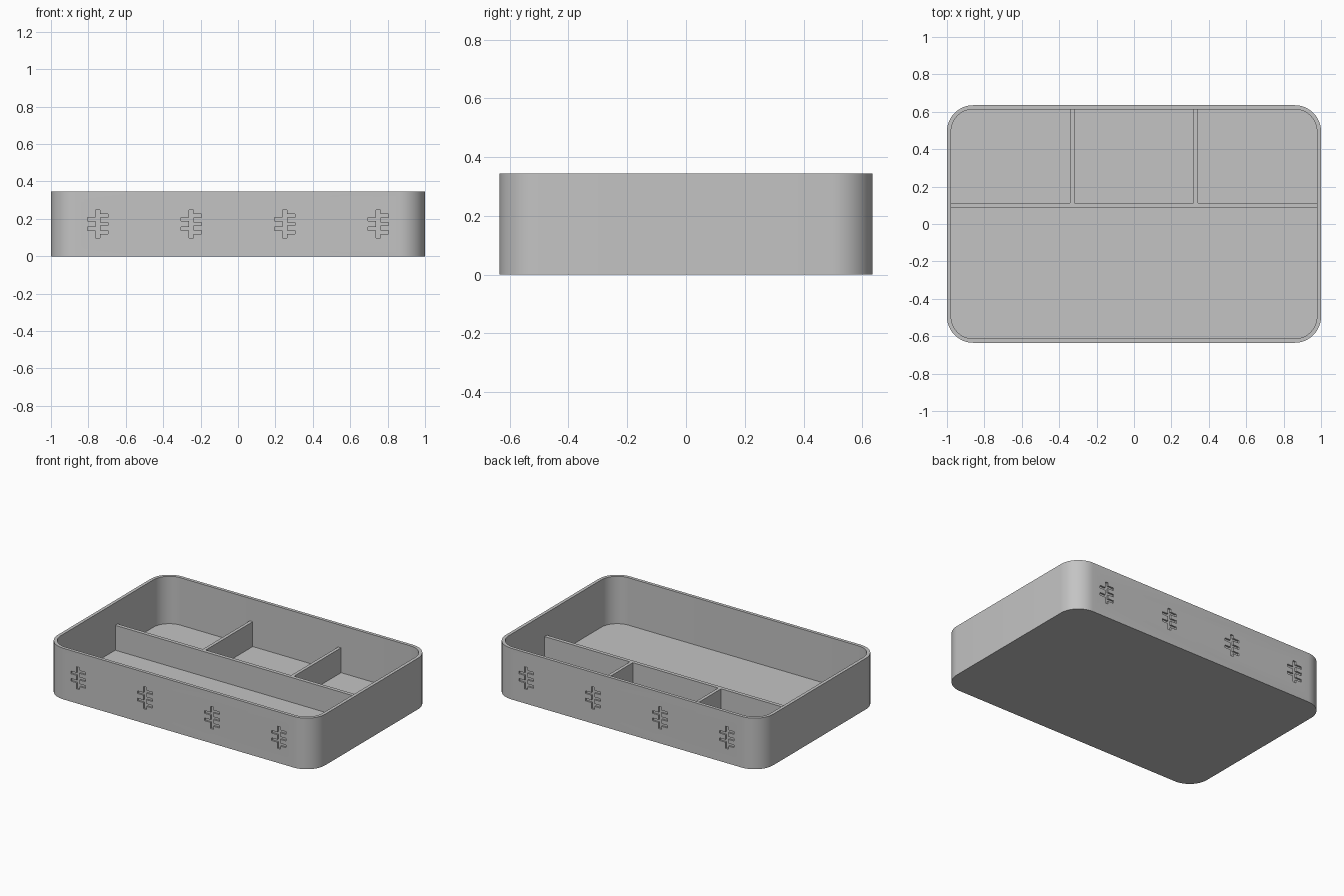
import bpy, bmesh, math

if "Cube" in bpy.data.objects:
    bpy.data.objects.remove(bpy.data.objects["Cube"], do_unlink=True)

W, D, H = 2.0, 1.27, 0.345          # outer size
WALL, FLOOR, R = 0.022, 0.025, 0.14
DIV_H = 0.193

grey = bpy.data.materials.new("plain_grey")
grey.use_nodes = True
grey.diffuse_color = (0.55, 0.55, 0.55, 1)
grey.node_tree.nodes["Principled BSDF"].inputs["Base Color"].default_value = grey.diffuse_color


def make_object(name, bm):
    bmesh.ops.recalc_face_normals(bm, faces=bm.faces)
    mesh = bpy.data.meshes.new(name)
    bm.to_mesh(mesh)
    bm.free()
    mesh.materials.append(grey)
    obj = bpy.data.objects.new(name, mesh)
    bpy.context.collection.objects.link(obj)
    return obj


def rounded_ring(bm, inset, z, steps=12):
    """Vertices of a rounded rectangle, inset from the outer size."""
    ring = []
    for i, (sx, sy) in enumerate([(1, 1), (-1, 1), (-1, -1), (1, -1)]):
        for k in range(steps + 1):
            a = math.pi / 2 * (i + k / steps)
            ring.append(bm.verts.new((sx * (W / 2 - R) + (R - inset) * math.cos(a),
                                      sy * (D / 2 - R) + (R - inset) * math.sin(a), z)))
    return ring


def box(name, x0, x1, y0, y1, z0, z1):
    bm = bmesh.new()
    bmesh.ops.create_cube(bm, size=1)
    for v in bm.verts:
        v.co = (x1 if v.co.x > 0 else x0, y1 if v.co.y > 0 else y0, z1 if v.co.z > 0 else z0)
    return make_object(name, bm)


# Tray shell: outside wall, rim, inside wall and floor
bm = bmesh.new()
rings = [rounded_ring(bm, i, z) for i, z in [(0, 0), (0, H), (WALL, H), (WALL, FLOOR)]]
for low, high in zip(rings, rings[1:]):
    for i in range(len(low)):
        j = (i + 1) % len(low)
        bm.faces.new((low[i], low[j], high[j], high[i]))
bm.faces.new(rings[0])
bm.faces.new(rings[-1])
tray = make_object("tray", bm)

# Cutter for the branched grooves along the front and back walls
SPINE, ARM, BAR, DEPTH = 0.011, 0.055, 0.009, 0.011
outline = [(-SPINE, -0.075), (SPINE, -0.075)]
for side, heights in [(1, (-0.045, 0.0, 0.045)), (-1, (0.025, -0.025))]:
    if side < 0:
        outline += [(SPINE, 0.075), (-SPINE, 0.075)]
    for h in heights:
        a, b = h - side * BAR, h + side * BAR
        outline += [(side * SPINE, a), (side * ARM, a), (side * ARM, b), (side * SPINE, b)]

bm = bmesh.new()
for facing in (-1, 1):
    for x in (-0.75, -0.25, 0.25, 0.75):
        y = facing * (D / 2 - DEPTH)
        face = bm.faces.new([bm.verts.new((x - facing * px, y, H / 2 + pz)) for px, pz in outline])
        out = bmesh.ops.extrude_face_region(bm, geom=[face])
        moved = [g for g in out["geom"] if isinstance(g, bmesh.types.BMVert)]
        bmesh.ops.translate(bm, verts=moved, vec=(0, facing * 0.05, 0))
cutter = make_object("groove_cutter", bm)
cutter.hide_render = True
cutter.hide_set(True)
cut = tray.modifiers.new("grooves", "BOOLEAN")
cut.operation = "DIFFERENCE"
cut.solver = "EXACT"
cut.object = cutter

# Apply the cut, drop the cutter, then smooth the rounded corners
bpy.context.view_layer.objects.active = tray
tray.select_set(True)
bpy.ops.object.modifier_apply(modifier=cut.name)
bpy.data.objects.remove(cutter, do_unlink=True)
bpy.ops.object.shade_smooth_by_angle(angle=math.radians(30))

# Dividers, sunk slightly into the walls and floor
LAP = 0.005
inner_x, inner_y = W / 2 - WALL + LAP, D / 2 - WALL + LAP
box("long_divider", -inner_x, inner_x, 0.087, 0.112, FLOOR - LAP, DIV_H)
for name, x in [("right_cross_divider", -0.33), ("left_cross_divider", 0.33)]:
    box(name, x - 0.011, x + 0.011, 0.112 - LAP, inner_y, FLOOR - LAP, DIV_H)
